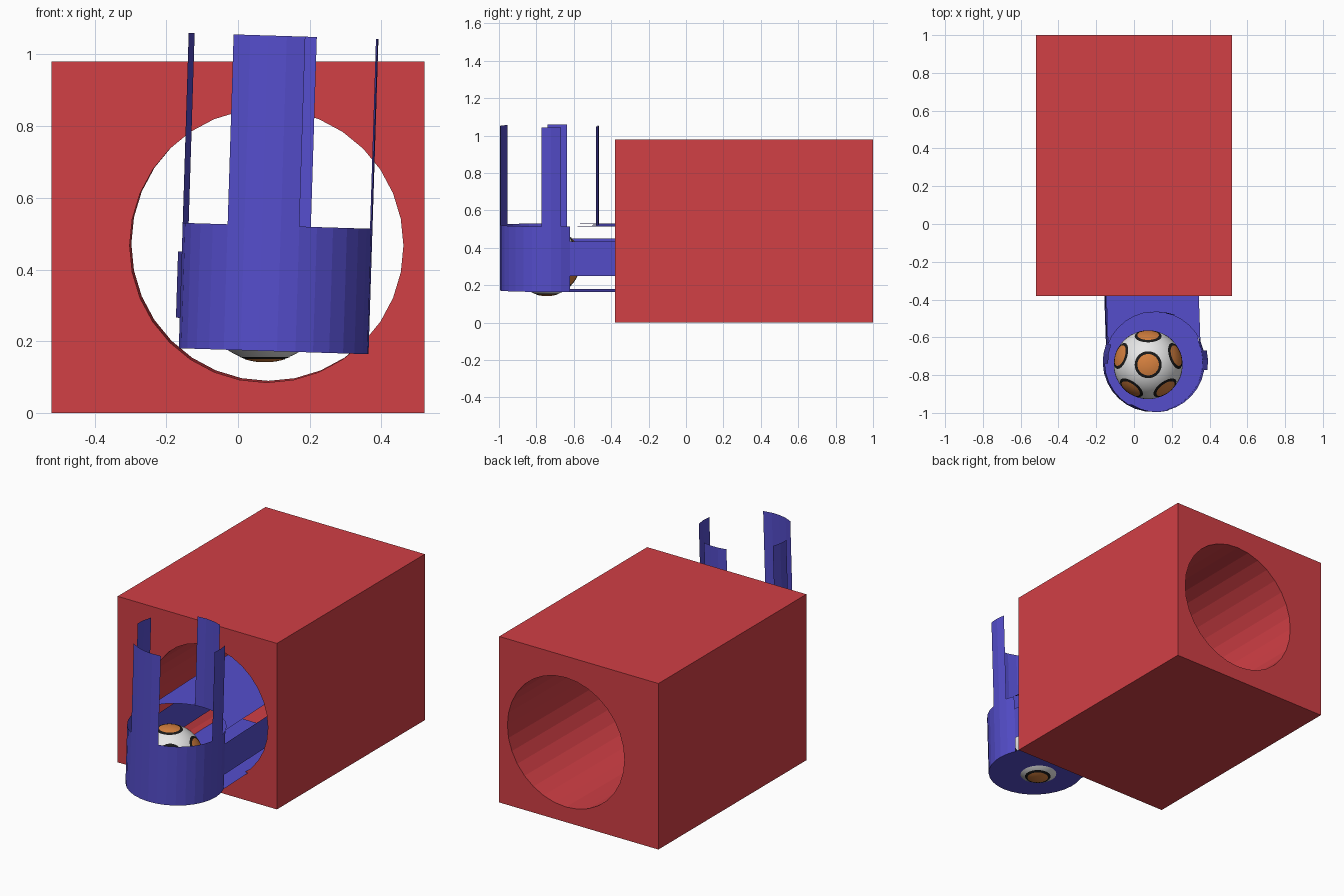
import bpy, bmesh, math
from mathutils import Vector, Matrix

if "Cube" in bpy.data.objects:
    bpy.data.objects.remove(bpy.data.objects["Cube"])


def material(name, rgb):
    m = bpy.data.materials.new(name)
    m.diffuse_color = (*rgb, 1)
    m.use_nodes = True
    m.node_tree.nodes["Principled BSDF"].inputs["Base Color"].default_value = m.diffuse_color
    return m


RED = material("red", (0.64, 0.05, 0.06))
BLUE = material("blue", (0.09, 0.075, 0.6))
WHITE = material("white", (0.8, 0.8, 0.8))
ORANGE = material("orange", (0.68, 0.22, 0.05))
BLACK = material("black", (0.01, 0.01, 0.01))


def sheet(name, faces, mat, matrix=Matrix()):
    """Thin surface from a list of faces, each a list of points."""
    bm = bmesh.new()
    for f in faces:
        bm.faces.new([bm.verts.new(p) for p in f])
    bmesh.ops.remove_doubles(bm, verts=bm.verts, dist=1e-5)
    me = bpy.data.meshes.new(name)
    bm.to_mesh(me)
    bm.free()
    me.materials.append(mat)
    ob = bpy.data.objects.new(name, me)
    ob.matrix_world = matrix
    bpy.context.collection.objects.link(ob)
    return ob


# Red block with a round tunnel bored through it
bpy.ops.mesh.primitive_cube_add(size=1, location=(0, 0.31, 0.49))
block = bpy.context.object
block.name = "tunnel_block"
block.scale = (1.04, 1.38, 0.98)
bpy.ops.object.transform_apply(location=False, rotation=False, scale=True)
block.data.materials.append(RED)
bpy.ops.mesh.primitive_cylinder_add(vertices=32, radius=0.382, depth=2,
                                    location=(0.082, 0.31, 0.469),
                                    rotation=(math.radians(90.2), 0, math.radians(-0.2)))
bore = bpy.context.object
bore.name = "bore_cutter"
bore.data.materials.append(RED)
bore.hide_render = True
mod = block.modifiers.new("bore", 'BOOLEAN')
mod.operation = 'DIFFERENCE'
mod.solver = 'EXACT'
mod.object = bore
bpy.context.view_layer.objects.active = block
bpy.ops.object.modifier_apply(modifier="bore")
bpy.data.objects.remove(bore)

# Blue holder, slightly tilted and turned as a whole
R, H, L = 0.265, 0.35, 0.88
STEP = 11.25
frame = (Matrix.Translation((0.0995, -0.73, 0.172))
         @ Matrix.Rotation(math.radians(1.8), 4, 'Y')
         @ Matrix.Rotation(math.radians(2), 4, 'Z'))


def rim(deg, z):
    a = math.radians(deg)
    return (R * math.cos(a), R * math.sin(a), z)


def curved_wall(name, start, end, z0, z1):
    n = round((end - start) / STEP)
    angles = [start + i * STEP for i in range(n + 1)]
    sheet(name, [[rim(a, z0), rim(b, z0), rim(b, z1), rim(a, z1)]
                 for a, b in zip(angles, angles[1:])], BLUE, frame)


# Cup wall, open towards the tunnel, and the four upright prongs
curved_wall("cup_wall", 157.5, 382.5, 0, H)
for name, a, b in (("front_prong", 236.25, 281.25), ("right_prong", -11.25, 11.25),
                   ("left_prong", 157.5, 180), ("back_prong", 67.5, 101.25)):
    curved_wall(name, a, b, H, L)

# Floor: rounded front running back as a flat plate
front = [rim(157.5 + i * STEP, 0) for i in range(21)]
sheet("floor_plate", [front + [(front[-1][0], L, 0), (front[0][0], L, 0)]], BLUE, frame)

# Top plate, starting at the round opening of the cup
back = [rim(22.5 + i * STEP, H) for i in range(13)]
sheet("top_plate", [[p, (p[0], L, H), (q[0], L, H), q]
                    for p, q in zip(back, back[1:])], BLUE, frame)

# Side rails into the tunnel
for name, s in (("left_rail", -1), ("right_rail", 1)):
    x, y = s * back[0][0], back[0][1]
    sheet(name, [[(x, y, 0.085), (x, L, 0.085), (x, L, 0.27), (x, y, 0.27)][::s]], BLUE, frame)

# Ball
C, BR = Vector((0.075, -0.745, 0.325)), 0.182
bpy.ops.mesh.primitive_uv_sphere_add(segments=64, ring_count=32, radius=BR, location=C)
ball = bpy.context.object
ball.name = "ball"
ball.data.materials.append(WHITE)
bpy.ops.object.shade_smooth()


def cap(name, direction, degrees, radius, mat):
    """Thin domed round patch lying on the ball."""
    n, rings = 30, 5
    rot = direction.to_track_quat('Z', 'Y').to_matrix().to_4x4()

    def pt(i, j):
        t, a = math.radians(degrees) * i / rings, 2 * math.pi * j / n
        return (radius * math.sin(t) * math.cos(a), radius * math.sin(t) * math.sin(a),
                radius * math.cos(t))
    faces = [[pt(1, j) for j in range(n)]]
    faces += [[pt(i, j), pt(i + 1, j), pt(i + 1, j + 1), pt(i, j + 1)]
              for i in range(1, rings) for j in range(n)]
    ob = sheet(name, faces, mat, Matrix.Translation(C) @ rot)
    ob.data.shade_smooth()


# Twelve orange spots with black borders: two poles and two rings of five
spots = [Vector((0, 0, 1)), Vector((0, 0, -1))]
lat = math.atan(0.5)
for s, turn in ((1, 90), (-1, 126)):
    for k in range(5):
        a = math.radians(turn + 72 * k)
        spots.append(Vector((math.cos(lat) * math.cos(a), math.cos(lat) * math.sin(a),
                             s * math.sin(lat))))
for i, d in enumerate(spots):
    cap(f"spot_border_{i}", d, 23, BR + 0.001, BLACK)
    cap(f"spot_{i}", d, 18, BR + 0.002, ORANGE)
